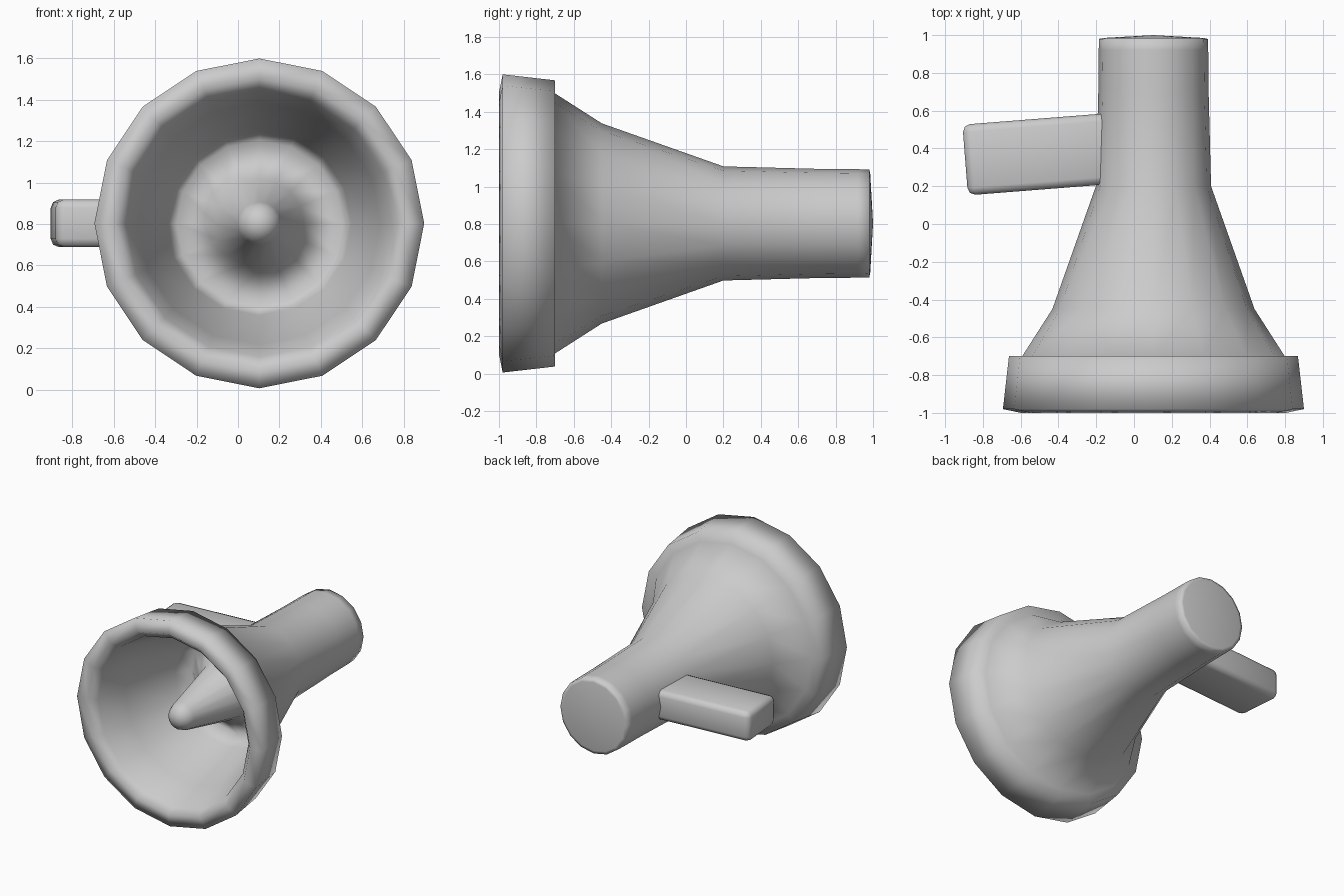
import bpy, bmesh, math

if "Cube" in bpy.data.objects:
    bpy.data.objects.remove(bpy.data.objects["Cube"])

CX, CZ, SIDES = 0.103, 0.803, 16


def finish(obj, angle):
    bpy.ops.object.select_all(action='DESELECT')
    obj.select_set(True)
    bpy.context.view_layer.objects.active = obj
    bpy.ops.object.shade_smooth_by_angle(angle=math.radians(angle))


def lathe(name, profile, angle):
    """Revolve (radius, y) points around the y axis; radius 0 makes a pole."""
    bm = bmesh.new()
    rings = []
    for r, y in profile:
        n = 1 if r == 0 else SIDES
        rings.append([bm.verts.new((CX + r * math.cos(2 * math.pi * i / SIDES), y,
                                    CZ + r * math.sin(2 * math.pi * i / SIDES)))
                      for i in range(n)])
    for a, b in zip(rings, rings[1:]):
        for i in range(SIDES):
            j = (i + 1) % SIDES
            quad = [a[i % len(a)], a[j % len(a)], b[j % len(b)], b[i % len(b)]]
            bm.faces.new(list(dict.fromkeys(quad)))
    bmesh.ops.recalc_face_normals(bm, faces=bm.faces)
    mesh = bpy.data.meshes.new(name)
    bm.to_mesh(mesh)
    bm.free()
    obj = bpy.data.objects.new(name, mesh)
    bpy.context.collection.objects.link(obj)
    finish(obj, angle)
    return obj


# Horn: rear cap, flared body, stepped rim, inner bell and central reflector cone
lathe("megaphone_horn", [
    (0, 1.0), (0.265, 0.985), (0.288, 0.98), (0.29, 0.92), (0.292, 0.7), (0.305, 0.2),
    (0.535, -0.45), (0.695, -0.70), (0.765, -0.70), (0.797, -0.98),
    (0.70, -1.0), (0.645, -0.94), (0.585, -0.70), (0.47, -0.34), (0.445, -0.28),
    (0.40, -0.15), (0.215, -0.32), (0.105, -0.83), (0.085, -0.88),
    (0.045, -0.91), (0, -0.92)], 180)

# Side grip: slightly tilted rounded bar running into the body
bpy.ops.mesh.primitive_cube_add(size=1, location=(-0.46, 0.373, 0.803),
                                rotation=(0, 0, math.radians(4.5)))
grip = bpy.context.object
grip.name = "side_grip"
grip.scale = (0.87, 0.375, 0.23)
bpy.ops.object.transform_apply(location=False, rotation=False, scale=True)
bevel = grip.modifiers.new("rounded_edges", 'BEVEL')
bevel.width = 0.04
bevel.segments = 2
finish(grip, 180)
